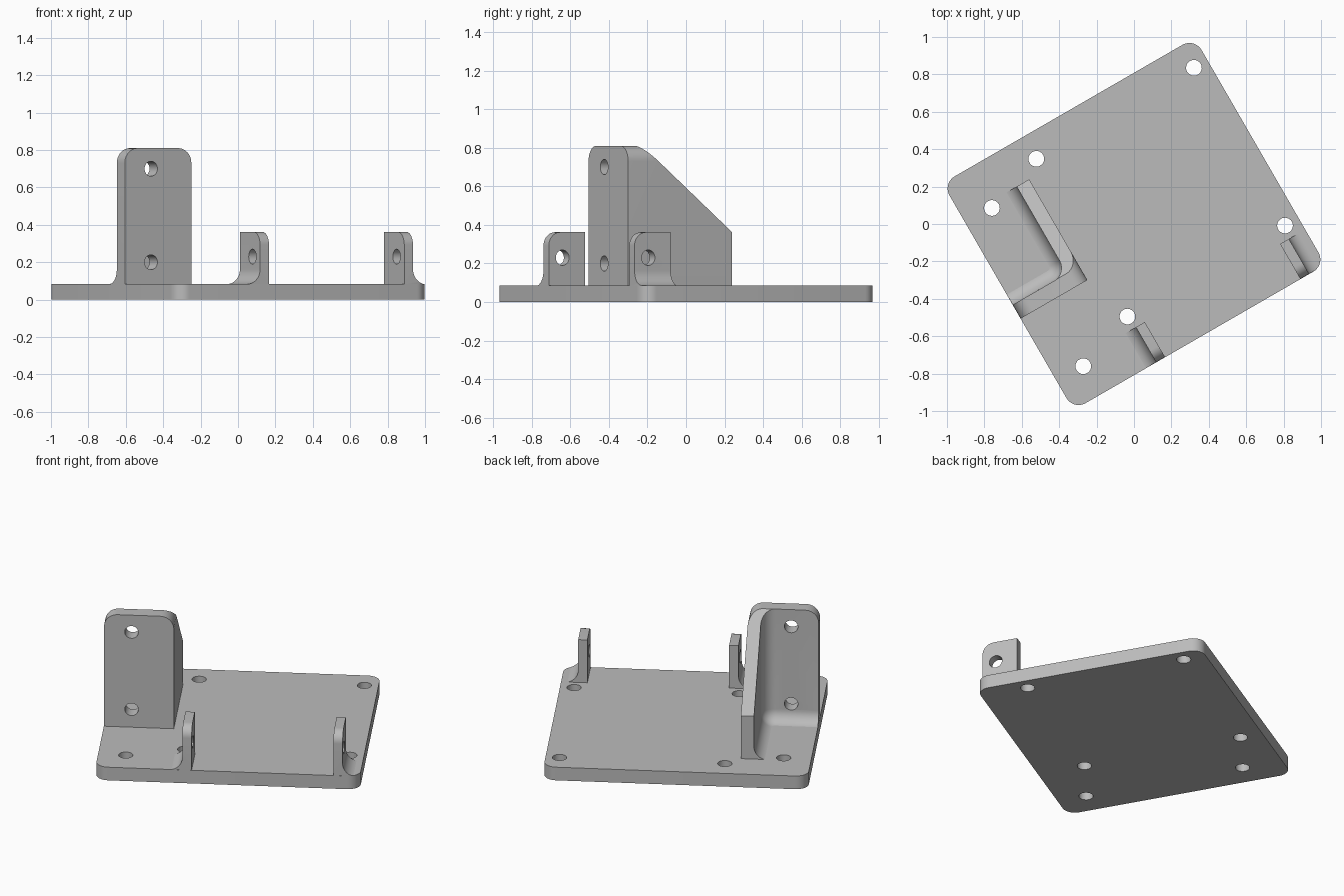
import bpy, bmesh, math
from mathutils import Vector, Matrix

if "Cube" in bpy.data.objects:
    bpy.data.objects.remove(bpy.data.objects["Cube"])

TURN = Matrix.Rotation(math.radians(30), 4, 'Z')   # whole part sits turned by 30 degrees
HX, HY, T = 0.778, 0.70, 0.085                     # plate half sizes and thickness
FIL = 0.08                                         # inner fillet radius

grey = bpy.data.materials.new("plain_grey")
grey.diffuse_color = (0.5, 0.5, 0.5, 1)
grey.use_nodes = True
grey.node_tree.nodes["Principled BSDF"].inputs["Base Color"].default_value = grey.diffuse_color


def rounded(pts):
    """Outline from (a, b, radius) square corners."""
    out = []
    for i, (a, b, r) in enumerate(pts):
        p = Vector((a, b))
        if r == 0:
            out.append(p)
            continue
        d1 = (Vector(pts[i - 1][:2]) - p).normalized()
        d2 = (Vector(pts[(i + 1) % len(pts)][:2]) - p).normalized()
        c = p + (d1 + d2) * r
        for k in range(11):
            t = math.pi / 2 * k / 10
            out.append(c - d2 * r * math.cos(t) - d1 * r * math.sin(t))
    return out


def prism(name, outline, axis, lo, hi):
    """Extrude an outline along x, y or z."""
    place = {'x': lambda a, b, h: (h, a, b),
             'y': lambda a, b, h: (a, h, b),
             'z': lambda a, b, h: (a, b, h)}[axis]
    bm = bmesh.new()
    rings = [[bm.verts.new(place(p[0], p[1], h)) for p in outline] for h in (lo, hi)]
    n = len(outline)
    bm.faces.new(rings[0])
    bm.faces.new(rings[1])
    for i in range(n):
        j = (i + 1) % n
        bm.faces.new((rings[0][i], rings[0][j], rings[1][j], rings[1][i]))
    bmesh.ops.recalc_face_normals(bm, faces=bm.faces)
    return make(name, bm)


def make(name, bm):
    me = bpy.data.meshes.new(name)
    bm.to_mesh(me)
    bm.free()
    me.materials.append(grey)
    ob = bpy.data.objects.new(name, me)
    bpy.context.collection.objects.link(ob)
    return ob


def cavity(lo, hi, is_filleted):
    """Box cutter with chosen edges rounded, leaving inner fillets."""
    bm = bmesh.new()
    bmesh.ops.create_cube(bm, size=1)
    for v in bm.verts:
        v.co = [lo[i] if v.co[i] < 0 else hi[i] for i in range(3)]
    edges = [e for e in bm.edges if is_filleted(*e.verts)]
    bmesh.ops.bevel(bm, geom=edges, offset=FIL, segments=10, profile=0.5, affect='EDGES')
    return make("cutter", bm)


def hole(a, b, axis, lo, hi, r=0.042):
    ring = [(a + r * math.cos(k * math.tau / 32), b + r * math.sin(k * math.tau / 32))
            for k in range(32)]
    return prism("cutter", ring, axis, lo, hi)


def apply_bool(ob, cutter, op='DIFFERENCE'):
    m = ob.modifiers.new("cut", 'BOOLEAN')
    m.operation, m.object, m.solver = op, cutter, 'EXACT'
    bpy.context.view_layer.objects.active = ob
    bpy.ops.object.modifier_apply(modifier=m.name)
    bpy.data.objects.remove(cutter)


def plate_outline(r=0.075):
    return rounded([(-HX, -HY, r), (HX, -HY, r), (HX, HY, r), (-HX, HY, r)])


# base plate with six through holes
base = prism("base_plate", plate_outline(), 'z', 0, T)
for x, y in [(0.695, 0.563), (-0.278, 0.563), (0.695, -0.411),
             (-0.278, -0.411), (-0.615, 0.454), (-0.615, -0.523)]:
    apply_bool(base, hole(x, y, 'z', -0.1, 0.2))

# tall corner bracket: front wall and sloped side web, hollowed with filleted corner
B = T - 0.002
bracket = prism("tall_bracket", rounded([(-0.777, B, 0), (-0.366, B, 0),
                                         (-0.366, 0.81, 0.08), (-0.777, 0.81, 0.08)]),
                'y', -0.135, 0.487)
corner = Vector((-0.443, -0.05, B))
apply_bool(bracket, cavity((-1.5, corner.y, B), (corner.x, 1.5, 1.5),
                           lambda p, q: (p.co - corner).length < 1e-4
                           or (q.co - corner).length < 1e-4))
apply_bool(bracket, prism("cutter", [(-0.049, 0.81), (0.6, 0.268), (0.6, 1), (-0.049, 1)],
                          'x', -1, 0))
for z in (0.20, 0.70):
    apply_bool(bracket, hole(-0.615, z, 'y', -0.3, 0.1, 0.04))

# two small tabs on the front edge, each with one foot fillet and one hole
parts = [base, bracket]
for name, lo, hi, side in [("left_tab", -0.267, -0.212, -1), ("right_tab", 0.623, 0.677, 1)]:
    out = 0.082
    tab = prism(name, rounded([(-0.699, B, 0), (-0.483, B, 0),
                               (-0.483, 0.362, 0), (-0.699, 0.362, 0.07)]),
                'x', lo - out * (side < 0), hi + out * (side > 0))
    face = lo if side < 0 else hi
    far = face + side * 0.5
    foot = lambda p, q: all(abs(v.co.x - face) < 1e-4 and abs(v.co.z - B) < 1e-4 for v in (p, q))
    apply_bool(tab, cavity((min(face, far), -1.2, B), (max(face, far), 0, 1), foot))
    if side > 0:   # trim the foot to the rounded plate corner
        apply_bool(tab, prism("cutter", plate_outline(), 'z', -0.5, 1), 'INTERSECT')
    apply_bool(tab, hole(-0.617, 0.23, 'x', lo - 0.2, hi + 0.2, 0.04))
    parts.append(tab)

# turn everything and shade smooth across the rounded areas
for ob in parts:
    ob.data.transform(TURN)
    bpy.ops.object.select_all(action='DESELECT')
    ob.select_set(True)
    bpy.context.view_layer.objects.active = ob
    bpy.ops.object.shade_smooth_by_angle(angle=math.radians(30))
